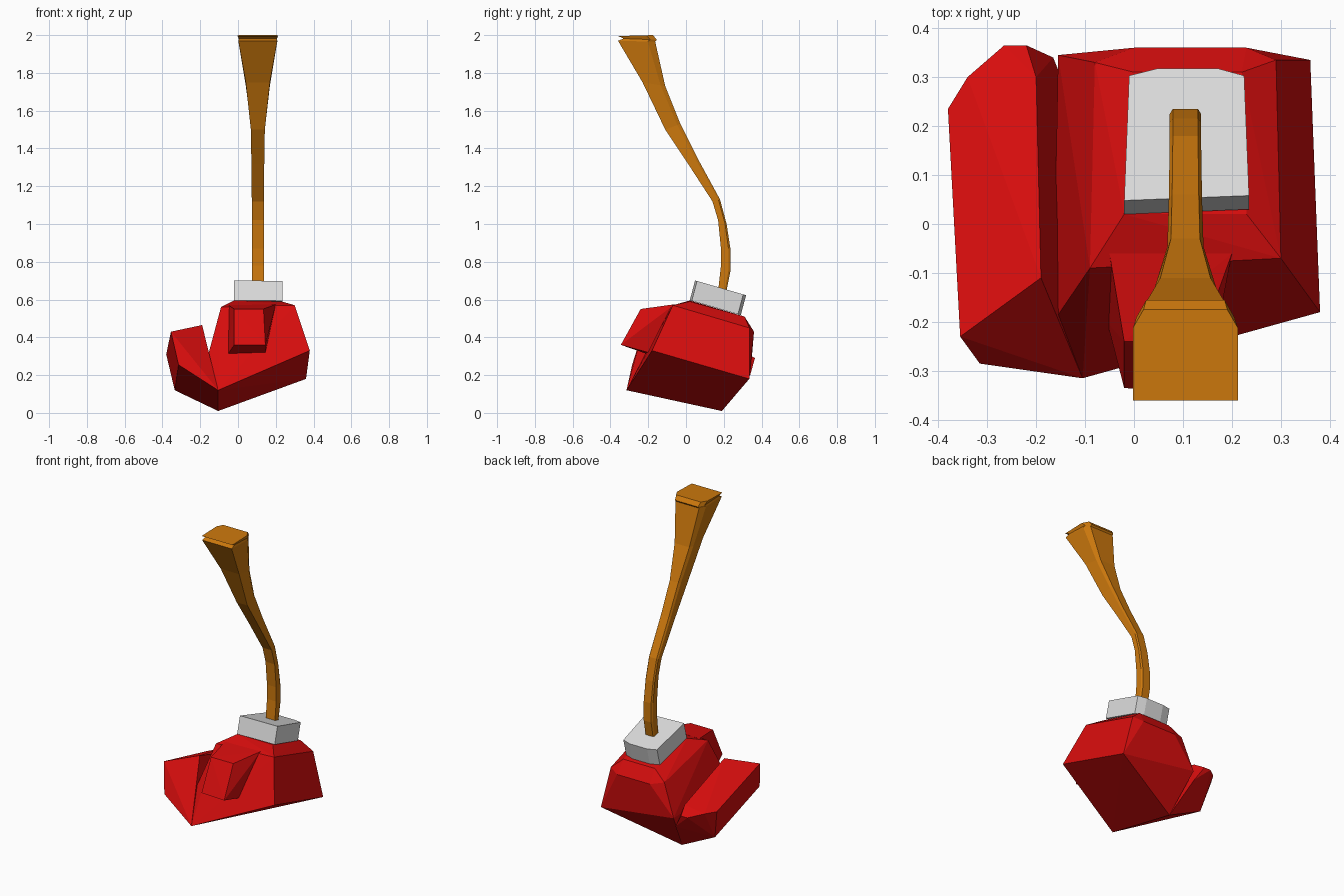
import bpy
import bmesh
from mathutils import Vector

default_cube = bpy.data.objects.get("Cube")
if default_cube:
    bpy.data.objects.remove(default_cube, do_unlink=True)


def make_material(name, colour):
    material = bpy.data.materials.new(name)
    material.use_nodes = True
    rgba = (*colour, 1)
    material.diffuse_color = rgba
    material.node_tree.nodes["Principled BSDF"].inputs["Base Color"].default_value = rgba
    return material


def finish(name, bm, material):
    bmesh.ops.recalc_face_normals(bm, faces=bm.faces)
    mesh = bpy.data.meshes.new(name)
    bm.to_mesh(mesh)
    bm.free()
    mesh.materials.append(material)
    part = bpy.data.objects.new(name, mesh)
    bpy.context.collection.objects.link(part)
    return part


def faceted_block(name, corners, material):
    """Flat-sided block wrapped around its corner points."""
    bm = bmesh.new()
    for corner in corners:
        bm.verts.new(corner)
    hull = bmesh.ops.convex_hull(bm, input=bm.verts)
    loose = {v for v in hull["geom_interior"] if isinstance(v, bmesh.types.BMVert)}
    bmesh.ops.delete(bm, geom=list(loose), context="VERTS")
    bmesh.ops.dissolve_limit(bm, angle_limit=0.03, verts=bm.verts, edges=bm.edges)
    return finish(name, bm, material)


def loft(name, rings, material):
    """Skin a list of equal-length rings and cap both ends."""
    bm = bmesh.new()
    loops = [[bm.verts.new(point) for point in ring] for ring in rings]
    for low, high in zip(loops, loops[1:]):
        for i in range(len(low)):
            j = (i + 1) % len(low)
            bm.faces.new((low[i], low[j], high[j], high[i]))
    bm.faces.new(loops[0])
    bm.faces.new(loops[-1])
    return finish(name, bm, material)


red = make_material("glove red", (0.68, 0.004, 0.004))
white = make_material("cuff white", (0.72, 0.72, 0.72))
orange = make_material("handle orange", (0.61, 0.19, 0.004))

# Shared keel running under the palm and the thumb
keel = [(-.105, -.315, .12), (-.105, .19, .01)]

# Palm: sloped bottom, leaning walls and a plateau below the cuff
faceted_block("palm", keel + [
    (.38, -.18, .33), (.36, .335, .18),
    (-.165, -.2, .28), (-.155, .345, .25),
    (.3, -.07, .57), (.29, .335, .45),
    (-.09, -.09, .56), (-.08, .33, .45),
    (0, .36, .43), (.23, .36, .43),
    (-.02, .02, .595), (.23, .02, .59),
    (0, .31, .51), (.22, .31, .51),
], red)

# Thumb: a ridge beside the palm, sinking towards the back
faceted_block("thumb", keel + [
    (-.315, -.285, .255), (-.335, .19, .12),
    (-.355, -.23, .43), (-.19, -.11, .465),
    (-.38, .235, .31), (-.34, .3, .31),
    (-.265, .365, .29), (-.22, .365, .29),
    (-.2, .3, .33), (-.165, .34, .2),
], red)

# Folded finger overhanging the front of the palm
faceted_block("folded_finger", [
    (-.05, -.06, .57), (.2, -.06, .575),
    (-.02, -.24, .55), (.135, -.24, .55),
    (-.02, -.335, .36), (.145, -.345, .36),
    (-.055, -.2, .31), (.145, -.2, .32),
], red)

# Cuff: tilted block with chamfered back corners
outline = [(-.02, .02), (.235, .03), (.225, .275), (.17, .29), (.05, .29), (-.01, .275)]
slope = -.29
lift = Vector((0, .028, .105))
base = [Vector((x, y, .602 + slope * y)) for x, y in outline]
loft("cuff", [base, [point + lift for point in base]], white)

# Handle stations: front edge (y, z), back edge (y, z), half width
stations = [
    (.165, .60, .205, .60, .032),
    (.185, .78, .235, .75, .032),
    (.185, .87, .235, .87, .032),
    (.17, 1.02, .215, 1.0, .032),
    (.14, 1.12, .18, 1.13, .032),
    (.01, 1.32, .06, 1.35, .034),
    (-.11, 1.5, -.03, 1.53, .037),
    (-.23, 1.75, -.11, 1.73, .064),
    (-.36, 1.97, -.163, 1.965, .103),
    (-.33, 1.982, -.155, 1.975, .1),
    (-.36, 1.995, -.175, 2.0, .107),
]
middle = .105


def handle_ring(front_y, front_z, back_y, back_z, half):
    front = Vector((middle, front_y, front_z))
    back = Vector((middle, back_y, back_z))
    side = Vector((half, 0, 0))
    shoulder = front.lerp(back, .8)
    inset = side * .8
    return [front - side, front + side, shoulder + side,
            back + inset, back - inset, shoulder - side]


# Handle: curved grip flaring to a notched end
loft("handle", [handle_ring(*station) for station in stations], orange)
